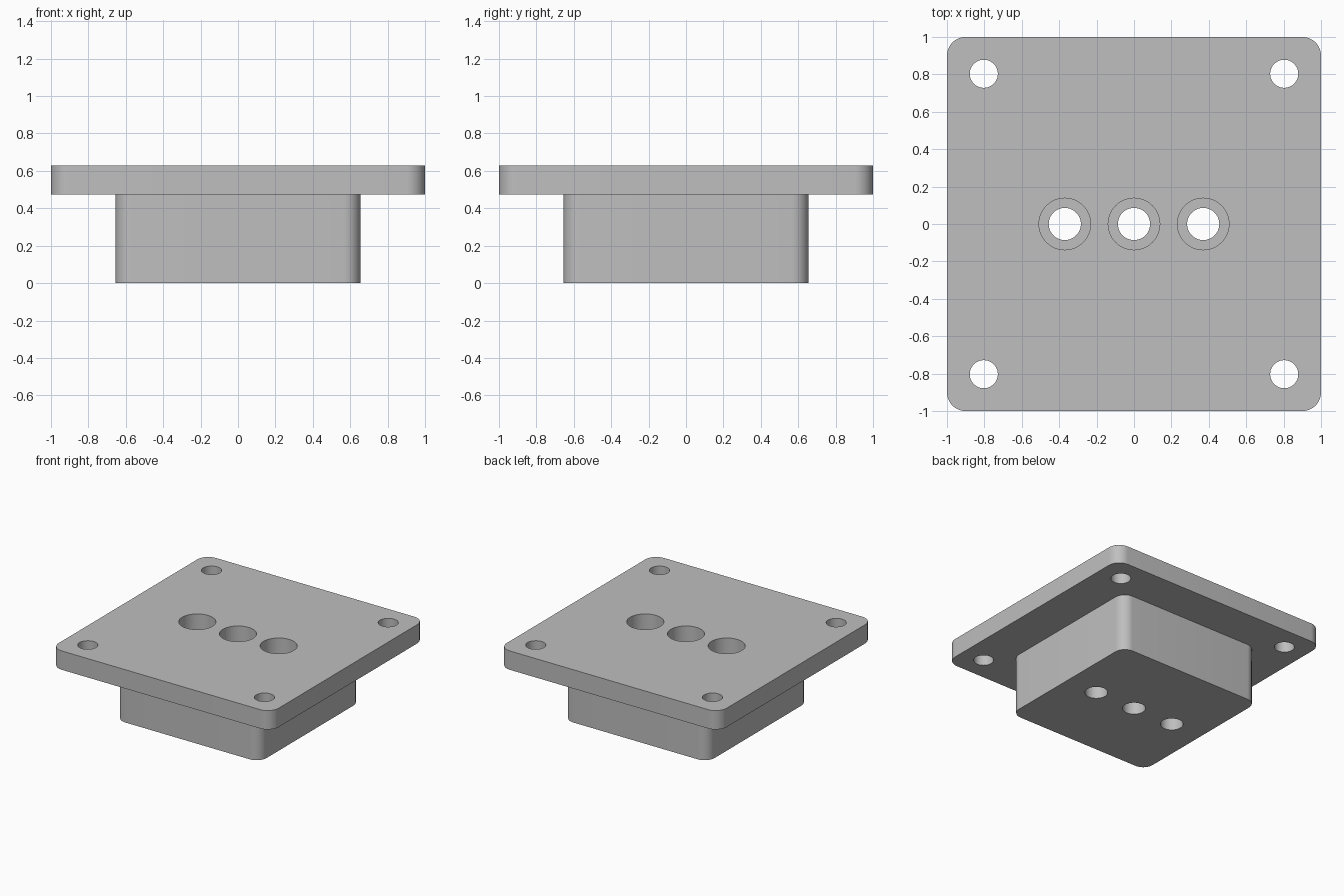
import bpy
import bmesh
from math import cos, sin, pi

cube = bpy.data.objects.get("Cube")
if cube:
    bpy.data.objects.remove(cube, do_unlink=True)

grey = bpy.data.materials.new("plain grey")
grey.use_nodes = True
GREY = (0.52, 0.52, 0.52, 1)
grey.diffuse_color = GREY
grey.node_tree.nodes["Principled BSDF"].inputs["Base Color"].default_value = GREY


def extrude_outline(name, outline, z0, z1):
    """Solid prism from a flat outline."""
    bm = bmesh.new()
    face = bm.faces.new([bm.verts.new((x, y, z0)) for x, y in outline])
    top = bmesh.ops.extrude_face_region(bm, geom=[face])["geom"]
    bmesh.ops.translate(bm, vec=(0, 0, z1 - z0),
                        verts=[v for v in top if isinstance(v, bmesh.types.BMVert)])
    bmesh.ops.recalc_face_normals(bm, faces=bm.faces)
    mesh = bpy.data.meshes.new(name)
    bm.to_mesh(mesh)
    bm.free()
    mesh.materials.append(grey)
    obj = bpy.data.objects.new(name, mesh)
    bpy.context.collection.objects.link(obj)
    return obj


def rounded_square(half, radius, steps=12):
    points = []
    for corner, (sx, sy) in enumerate([(1, 1), (-1, 1), (-1, -1), (1, -1)]):
        for i in range(steps + 1):
            a = (corner + i / steps) * pi / 2
            points.append((sx * (half - radius) + radius * cos(a),
                           sy * (half - radius) + radius * sin(a)))
    return points


def circle(x, y, radius, steps=48):
    return [(x + radius * cos(2 * pi * i / steps), y + radius * sin(2 * pi * i / steps))
            for i in range(steps)]


def combine(target, tool, operation):
    """Apply a boolean and discard the tool."""
    tool.hide_render = True
    mod = target.modifiers.new(operation, "BOOLEAN")
    mod.operation = operation
    mod.solver = "EXACT"
    mod.object = tool
    bpy.context.view_layer.objects.active = target
    bpy.ops.object.modifier_apply(modifier=mod.name)
    bpy.data.objects.remove(tool, do_unlink=True)


# Square flange with a smaller block beneath it
body = extrude_outline("flanged_block", rounded_square(1.0, 0.1), 0.475, 0.63)
combine(body, extrude_outline("lower_block", rounded_square(0.655, 0.09), 0, 0.55), "UNION")

# Mounting holes in the flange corners
for x in (-0.803, 0.803):
    for y in (-0.803, 0.803):
        combine(body, extrude_outline("corner_cutter", circle(x, y, 0.075), 0.3, 0.8), "DIFFERENCE")

# Row of counterbored holes through the block
for x in (-0.37, 0, 0.37):
    combine(body, extrude_outline("bore_cutter", circle(x, 0, 0.086), -0.2, 0.8), "DIFFERENCE")
    combine(body, extrude_outline("counterbore_cutter", circle(x, 0, 0.138), 0.2, 0.8), "DIFFERENCE")

bpy.ops.object.select_all(action="DESELECT")
body.select_set(True)
bpy.context.view_layer.objects.active = body
bpy.ops.object.shade_smooth_by_angle(angle=pi / 6)
